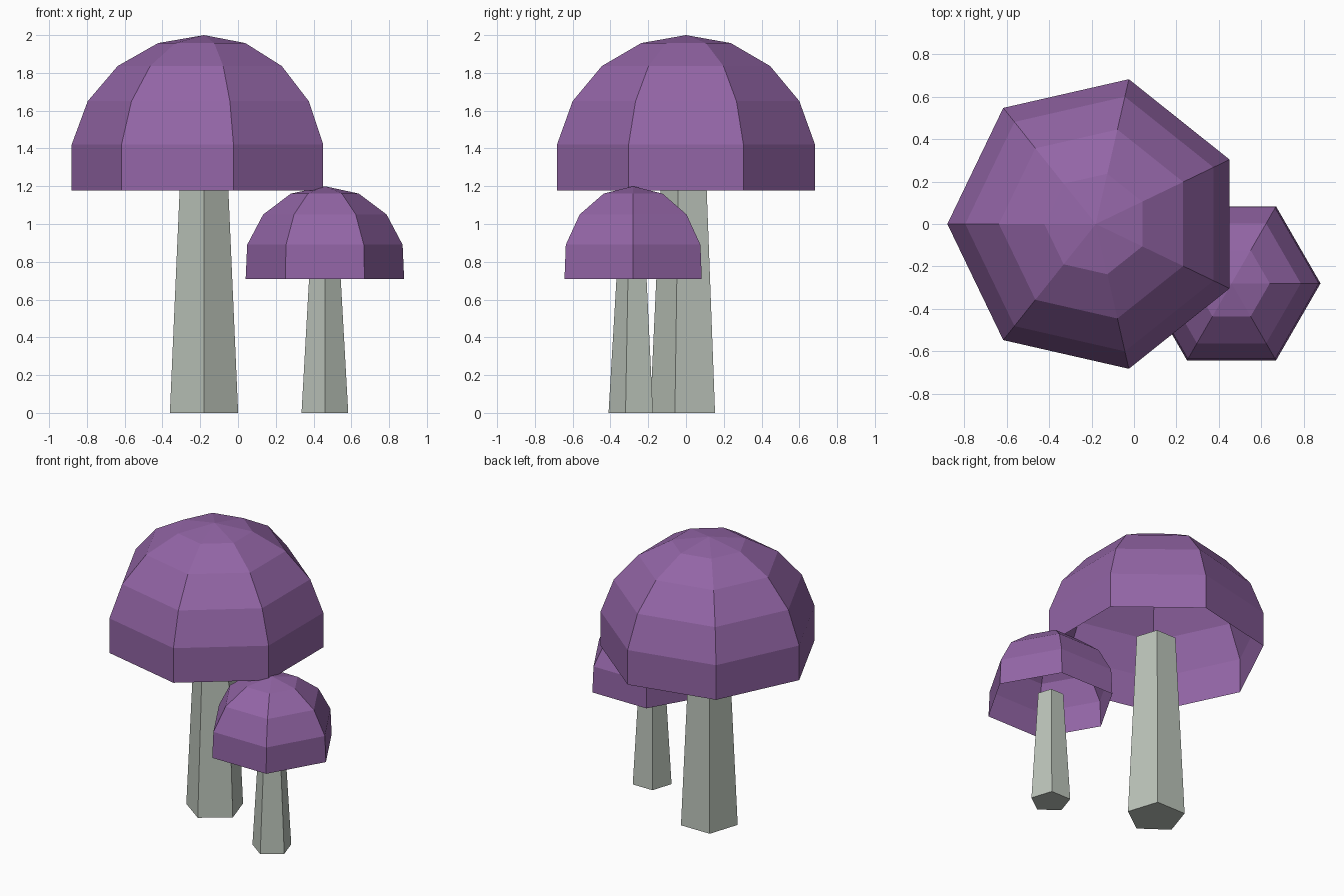
import bpy, bmesh
from math import sin, cos, pi, radians

if "Cube" in bpy.data.objects:
    bpy.data.objects.remove(bpy.data.objects["Cube"])


def material(name, rgb):
    m = bpy.data.materials.new(name)
    m.diffuse_color = (*rgb, 1)
    m.use_nodes = True
    m.node_tree.nodes["Principled BSDF"].inputs["Base Color"].default_value = m.diffuse_color
    return m


PURPLE = material("purple", (0.29, 0.13, 0.38))
GREY = material("pale_grey", (0.50, 0.55, 0.49))


def finish(name, bm, loc, mat):
    me = bpy.data.meshes.new(name)
    bm.to_mesh(me)
    bm.free()
    me.materials.append(mat)
    ob = bpy.data.objects.new(name, me)
    ob.location = loc
    bpy.context.collection.objects.link(ob)
    return ob


def ring(bm, r, z, sides, start):
    return [bm.verts.new((r * cos(start + 2 * pi * i / sides),
                          r * sin(start + 2 * pi * i / sides), z))
            for i in range(sides)]


def bridge(bm, low, high):
    n = len(low)
    for i in range(n):
        j = (i + 1) % n
        bm.faces.new((low[i], low[j], high[j], high[i]))


def cap(name, loc, radius, height, sides, bands, start):
    # open dome: faceted sphere cut 10 degrees below its equator
    bm = bmesh.new()
    top = bm.verts.new((0, 0, height))
    upper = None
    for k in range(1, bands + 1):
        a = radians(100) * k / bands
        lower = ring(bm, radius * sin(a), height * cos(a), sides, start)
        if upper:
            bridge(bm, lower, upper)
        else:
            for i in range(sides):
                bm.faces.new((lower[i], lower[(i + 1) % sides], top))
        upper = lower
    return finish(name, bm, loc, PURPLE)


def stem(name, loc, r_bottom, r_top, height):
    # tapered five-sided prism with a corner towards the front
    bm = bmesh.new()
    low = ring(bm, r_bottom, 0, 5, -pi / 2)
    high = ring(bm, r_top, height, 5, -pi / 2)
    bridge(bm, low, high)
    bm.faces.new(low[::-1])
    bm.faces.new(high)
    return finish(name, bm, loc, GREY)


# large mushroom
stem("large_stem", (-0.18, 0, 0), 0.19, 0.13, 1.30)
cap("large_cap", (-0.18, 0, 1.30), 0.711, 0.70, 7, 5, pi)

# small mushroom
stem("small_stem", (0.46, -0.28, 0), 0.13, 0.084, 0.78)
cap("small_cap", (0.46, -0.28, 0.782), 0.426, 0.418, 6, 4, 0)
